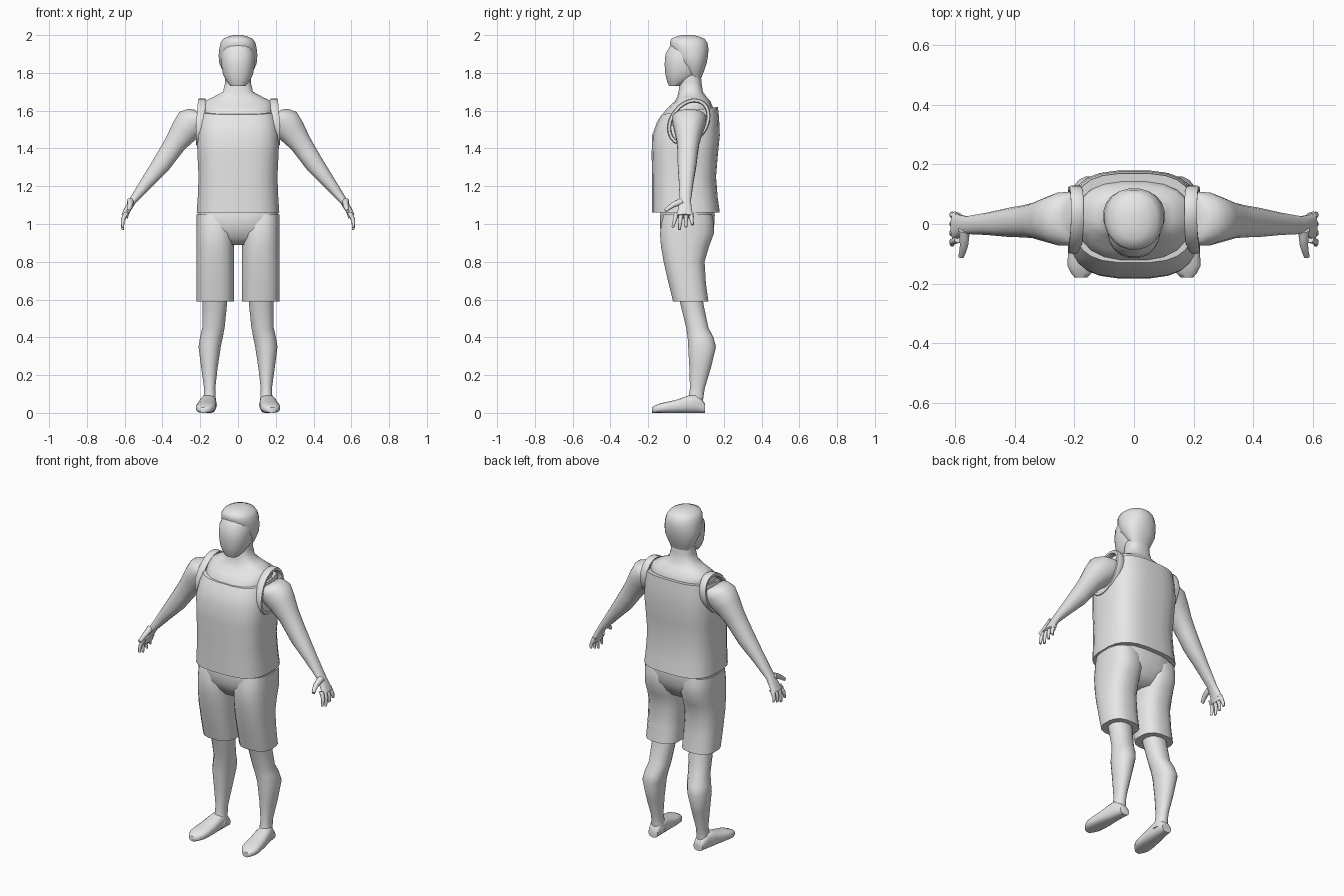
import bpy
import bmesh
from math import sin, cos, pi, radians
from mathutils import Vector

default_cube = bpy.data.objects.get("Cube")
if default_cube:
    bpy.data.objects.remove(default_cube, do_unlink=True)

grey = bpy.data.materials.new("light grey")
grey.use_nodes = True
grey.diffuse_color = (.8, .8, .8, 1)
grey.node_tree.nodes["Principled BSDF"].inputs["Base Color"].default_value = grey.diffuse_color


def squircle(angle, power):
    """Point on a unit superellipse."""
    def bend(value):
        return abs(value) ** (2 / power) * (1 if value >= 0 else -1)
    return bend(cos(angle)), bend(sin(angle))


def refine(sections):
    """Add a spline-smoothed section between each neighbouring pair."""
    padded = [sections[0], *sections, sections[-1]]
    result = []
    for before, start, end, after in zip(padded, padded[1:], padded[2:], padded[3:]):
        middle = [((b + c) * 9 - a - d) / 16
                  for a, b, c, d in zip(before, start, end, after)]
        result += [start, middle]
    return result + [sections[-1]]


def loft(name, sections, sides=16, power=2, side=1, closed=False):
    """Skin rings given as (centre, half axis, other half axis)."""
    sections = [[Vector(part) for part in section] for section in sections]
    if not closed:
        sections = refine(sections)
    bm = bmesh.new()
    rings = []
    for centre, across, along in sections:
        ring = []
        for i in range(sides):
            a, b = squircle(2 * pi * (i + .5) / sides, power)
            point = centre + across * a + along * b
            point.x *= side
            ring.append(bm.verts.new(point))
        rings.append(ring)
    following = rings[1:] + (rings[:1] if closed else [])
    for low, high in zip(rings, following):
        for i in range(sides):
            j = (i + 1) % sides
            bm.faces.new((low[i], low[j], high[j], high[i]))
    if not closed:
        bm.faces.new(rings[0])
        bm.faces.new(rings[-1])
    bmesh.ops.recalc_face_normals(bm, faces=bm.faces)
    mesh = bpy.data.meshes.new(name)
    bm.to_mesh(mesh)
    bm.free()
    mesh.materials.append(grey)
    obj = bpy.data.objects.new(name, mesh)
    bpy.context.collection.objects.link(obj)
    bpy.ops.object.select_all(action="DESELECT")
    obj.select_set(True)
    bpy.context.view_layer.objects.active = obj
    bpy.ops.object.shade_smooth_by_angle(angle=radians(50))


def level(z, width, front, back, x=0, tilt=0):
    """Horizontal section spanning front to back in y."""
    half = (back - front) / 2
    return (x, front + half, z), (width, 0, 0), (0, half, tilt)


def arm_section(x, z, thickness, depth):
    """Section square to the arm, which drifts forward as it descends."""
    return (x, z / 20 - .06, z), (.8 * thickness, 0, .6 * thickness), (0, depth, 0)


def foot_section(y, width, height):
    """Upright section resting on the ground, with the toes turned out."""
    return (.16 - y / 10, y, height / 2), (width, 0, 0), (0, 0, height / 2)


def tapered_digit(name, points, radius, side):
    """Finger or thumb that narrows to half its radius at the tip."""
    points = [Vector(point) for point in points]
    turn = (points[-1] - points[0]).to_track_quat("Z", "Y")
    sections = []
    for i, point in enumerate(points):
        size = radius * (1 - i / 2 / (len(points) - 1))
        sections.append((point, turn @ Vector((size, 0, 0)), turn @ Vector((0, size, 0))))
    loft(name, sections, sides=8, side=side)


# Head, with the hair as a cap that leaves the face clear
loft("head", [
    level(1.73, .04, -.09, -.03),
    level(1.79, .08, -.11, .07),
    level(1.9, .09, -.11, .1),
    level(1.97, .06, -.06, .08),
], sides=20, power=2.3)
loft("hair", [
    level(1.77, .06, .02, .08),
    level(1.85, .1, -.04, .11),
    level(1.93, .1, -.08, .12),
    level(1.98, .08, -.08, .1),
    level(2, .02, -.02, .04),
], sides=20, power=2.2)

# Neck flowing into the chest and shoulders
loft("neck_and_chest", [
    level(1.5, .19, -.14, .16),
    level(1.59, .19, -.12, .15),
    level(1.65, .18, -.06, .13),
    level(1.7, .08, -.04, .09),
    level(1.79, .07, -.03, .08),
], sides=20, power=2.5)

# Sleeveless shirt
loft("shirt", [
    level(1.06, .22, -.18, .18),
    level(1.25, .21, -.18, .16),
    level(1.47, .22, -.18, .18),
    level(1.6, .2, -.13, .17, tilt=.02),
], sides=24, power=3)

# Shorts: the hips, then one tube per leg
loft("shorts_hips", [
    level(1.1, .21, -.13, .15),
    level(.98, .21, -.14, .15),
    level(.89, .11, -.08, .09),
], sides=20, power=2.6)

for prefix, side in (("left", 1), ("right", -1)):
    leg_profile = ((1.05, -.12, .14), (.95, -.14, .15), (.8, -.12, .1), (.59, -.07, .12))
    loft(prefix + "_shorts_leg",
         [level(z, .1, front, back, x=.12) for z, front, back in leg_profile],
         power=2.6, side=side)

    # Bare lower leg and flat-soled foot
    loft(prefix + "_lower_leg", [
        level(.65, .07, -.05, .08, x=.12),
        level(.45, .06, 0, .12, x=.13),
        level(.35, .06, .01, .16, x=.15),
        level(.13, .03, .02, .1, x=.15),
        level(.04, .04, 0, .09, x=.15),
    ], power=2.2, side=side)
    loft(prefix + "_foot", [
        foot_section(.1, .03, .05),
        foot_section(.05, .04, .1),
        foot_section(-.05, .05, .07),
        foot_section(-.14, .05, .05),
        foot_section(-.18, .02, .03),
    ], power=2.7, side=side)

    # Arm from shoulder to palm
    loft(prefix + "_arm", [
        arm_section(.17, 1.56, .08, .09),
        arm_section(.24, 1.54, .09, .09),
        arm_section(.33, 1.43, .06, .06),
        arm_section(.41, 1.31, .05, .05),
        arm_section(.56, 1.12, .02, .03),
        arm_section(.6, 1.04, .02, .05),
    ], power=2.2, side=side)

    # Four splayed fingers and a thumb
    for i, finger in enumerate(("index", "middle", "ring", "little")):
        y = i / 40 - .05
        tip = .97 + abs(i - 1) / 80
        tapered_digit(f"{prefix}_{finger}_finger",
                      [(.59, y, 1.06), (.61, y * 1.2, 1.02), (.61, y * 1.4, tip)],
                      .014, side)
    tapered_digit(prefix + "_thumb",
                  [(.57, -.02, 1.12), (.57, -.07, 1.1), (.58, -.11, 1.07)], .02, side)

    # Shoulder strap and armhole edge as one leaning band
    band = []
    steps = 24
    for i in range(steps):
        forward, up = cos(2 * pi * i / steps), sin(2 * pi * i / steps)
        centre = (.2 - max(0, up) / 100, .015 + forward / 10 + up * .03, 1.54 + up * .115)
        band.append((centre, (.022, 0, 0), (0, forward * .011, up * .011)))
    loft(prefix + "_shirt_strap", band, sides=8, power=4, side=side, closed=True)
